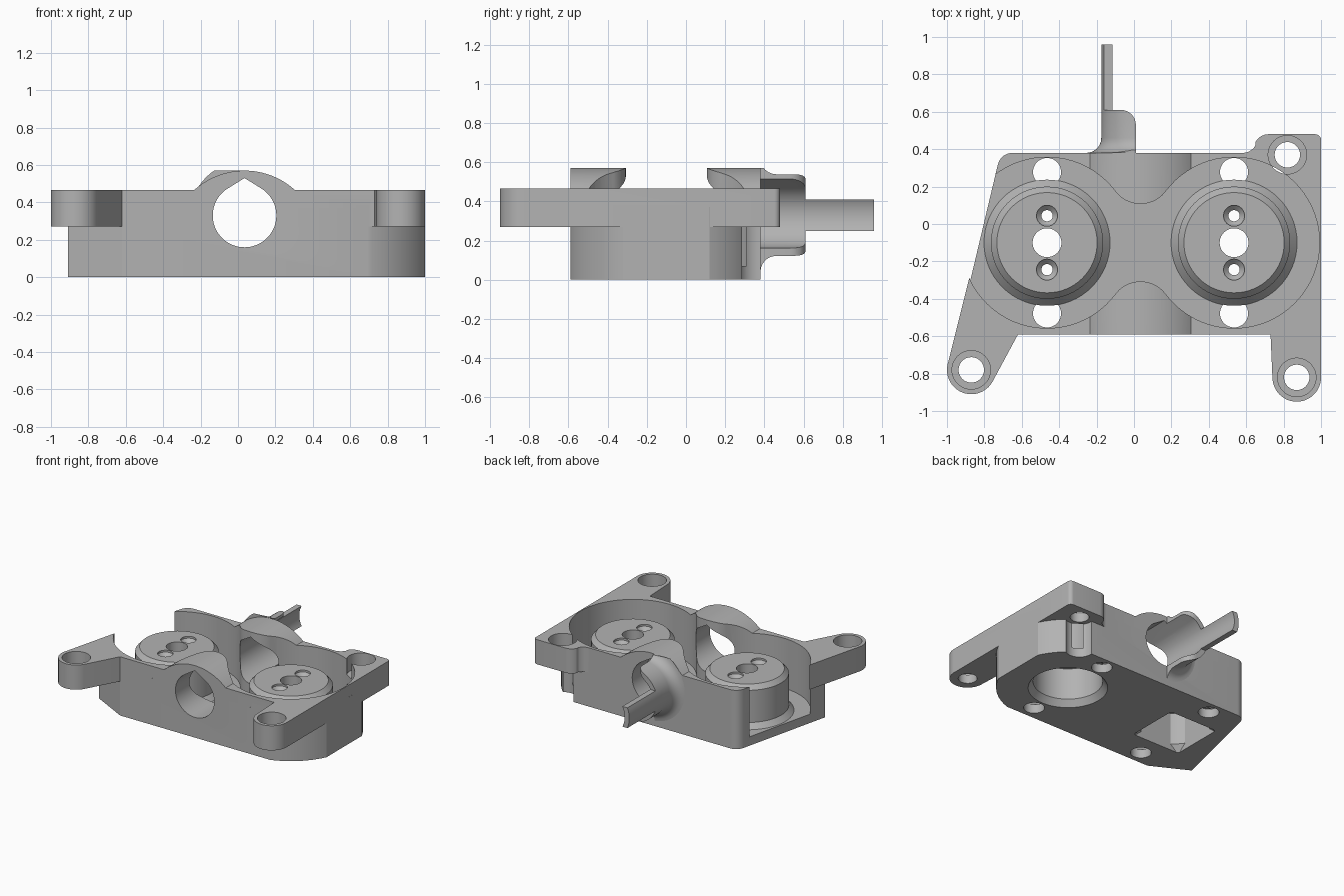
import bpy, bmesh
from math import sin, cos, radians

if "Cube" in bpy.data.objects:
    bpy.data.objects.remove(bpy.data.objects["Cube"])

CX, CY = 0.035, -0.10          # centre between the two wells
FLOOR, TOP, LEDGE = 0.07, 0.465, 0.27
BORE_Z = 0.33
WELLS = {"left": CX + 0.5, "right": CX - 0.5}

grey = bpy.data.materials.new("plain grey")
grey.use_nodes = True
grey.diffuse_color = (0.45, 0.45, 0.45, 1)
grey.node_tree.nodes["Principled BSDF"].inputs["Base Color"].default_value = (0.45, 0.45, 0.45, 1)


def arc(x, y, r, a0, a1, n=12):
    angles = [radians(a0 + (a1 - a0) * i / n) for i in range(n + 1)]
    return [(x + r * cos(a), y + r * sin(a)) for a in angles]


def finish(name, bm):
    bmesh.ops.remove_doubles(bm, verts=bm.verts, dist=1e-5)
    bmesh.ops.recalc_face_normals(bm, faces=bm.faces)
    mesh = bpy.data.meshes.new(name)
    bm.to_mesh(mesh)
    bm.free()
    mesh.materials.append(grey)
    obj = bpy.data.objects.new(name, mesh)
    bpy.context.collection.objects.link(obj)
    return obj


def prism(name, outline, lo, hi, along_y=False):
    """Extrude an outline along z, or an x-z outline along y."""
    bm = bmesh.new()
    place = (lambda u, v, h: (u, h, v)) if along_y else (lambda u, v, h: (u, v, h))
    rings = [[bm.verts.new(place(u, v, h)) for u, v in outline] for h in (lo, hi)]
    n = len(outline)
    for ring in rings:
        bm.faces.new(ring)
    for i in range(n):
        j = (i + 1) % n
        bm.faces.new((rings[0][i], rings[0][j], rings[1][j], rings[1][i]))
    return finish(name, bm)


def turned(name, profile, x, v, along_y=False, n=64):
    """Stack circles of (radius, height) into a closed solid."""
    bm = bmesh.new()
    rings = []
    for r, h in profile:
        pts = arc(x, v, r, 0, 360, n)[:-1]
        rings.append([bm.verts.new((a, h, b) if along_y else (a, b, h)) for a, b in pts])
    for lower, upper in zip(rings, rings[1:]):
        for i in range(n):
            j = (i + 1) % n
            bm.faces.new((lower[i], lower[j], upper[j], upper[i]))
    bm.faces.new(rings[0])
    bm.faces.new(rings[-1])
    return finish(name, bm)


def combine(target, tool, operation="DIFFERENCE"):
    """Apply a boolean and remove the tool."""
    mod = target.modifiers.new("bool", "BOOLEAN")
    mod.operation, mod.object, mod.solver = operation, tool, "EXACT"
    bpy.context.view_layer.update()
    graph = bpy.context.evaluated_depsgraph_get()
    mesh = bpy.data.meshes.new_from_object(target.evaluated_get(graph))
    target.modifiers.clear()
    target.data = mesh
    bpy.data.objects.remove(tool)


def box(name, x0, x1, y0, y1, z0, z1):
    return prism(name, [(x0, y0), (x1, y0), (x1, y1), (x0, y1)], z0, z1)


def bore():
    # Round bore with a pointed crown
    ring = arc(CX, BORE_Z, 0.17, 122, 418, 56)
    return prism("bore", ring + [(CX, BORE_Z + 0.2)], -1.2, 1.2, True)


# Mounting plate with three ears
EARS = [(-0.87, -0.78), (0.87, -0.82), (0.82, 0.37)]
back_corner = arc(-0.65, 0.30, 0.08, 90, 166, 8)
plate = (arc(*EARS[0], 0.13, 166, 330, 24) + [(-0.62, -0.59), (0.73, -0.59)]
         + arc(*EARS[1], 0.13, 180, 360, 24)
         + arc(0.97, 0.45, 0.03, 0, 90, 6)
         + arc(0.72, 0.40, 0.08, 90, 150, 8)
         + arc(0.58, 0.46, 0.08, 330, 270, 8) + back_corner)
body = prism("housing", plate, LEDGE, TOP)

# Lower body, rounded around one well
wx = WELLS["left"]
lower = ([(-0.908, -0.44), (-0.62, -0.59)] + arc(wx, CY, 0.515, -72.1, -25.4, 16)
         + arc(wx, CY, 0.515, 25.4, 68.8, 16) + back_corner)
combine(body, prism("lower", lower, 0, LEDGE + 0.1), "UNION")

# Raised crown over the bore
crown = arc(CX, 0.17, 0.40, 47.5, 132.5, 32) + [(CX - 0.27, 0.35), (CX + 0.27, 0.35)]
combine(body, prism("crown", crown, -0.59, 0.38, True), "UNION")

# Twin well with a blended neck
R, F = 0.457, 0.168
well = (arc(WELLS["left"], CY, R, -143.1, 143.1, 56)
        + arc(CX, CY + 0.375, F, -36.9, -143.1, 20)
        + arc(WELLS["right"], CY, R, 36.9, 323.1, 56)
        + arc(CX, CY - 0.375, F, 143.1, 36.9, 20))
combine(body, prism("well", well, FLOOR, 1))
combine(body, bore())

# Ear screw holes with counterbores
for x, y in EARS:
    combine(body, turned("ear_hole", [(0.068, 0.1), (0.068, 0.34), (0.103, 0.34), (0.103, 1)], x, y, n=40))
combine(body, turned("head_clearance", [(0.103, -0.1), (0.103, LEDGE)], *EARS[2], n=40))


def cavity(side, x):
    # Hollow under each post, with a bevelled mouth
    tool = turned("cavity", [(0.30, -0.02), (0.25, 0.05), (0.25, 0.30)], x, CY)
    if side == "right":
        combine(tool, box("flats", x - 0.21, x + 0.21, CY - 0.21, CY + 0.21, -0.1, 0.5), "INTERSECT")
    return tool


# Floor holes and posts
posts = []
for side, x in WELLS.items():
    for dy in (-0.378, 0.378):
        combine(body, turned("floor_hole", [(0.075, -0.1), (0.075, 0.2)], x, CY + dy, n=40))
    combine(body, cavity(side, x))
    post = turned(side + "_post", [(0.337, FLOOR), (0.30, FLOOR + 0.04), (0.30, 0.365), (0.268, 0.40)], x, CY)
    combine(post, cavity(side, x))
    combine(post, turned("centre_hole", [(0.077, 0.1), (0.077, 0.6)], x, CY, n=40))
    for dy in (-0.144, 0.144):
        combine(post, turned("screw_hole", [(0.03, 0.1), (0.03, 0.36), (0.056, 0.385), (0.056, 0.6)],
                             x, CY + dy, n=32))
    posts.append(post)

# Half-round spout with a flared root
flare = [(0.29 - 0.08 * sin(radians(a)), 0.46 - 0.08 * cos(radians(a))) for a in range(0, 91, 15)]
spout = turned("spout", flare + [(0.21, 0.61)], CX, BORE_Z, True)
plan = [(-0.4, 0.3), (0.01, 0.3)] + arc(-0.07, 0.53, 0.08, 0, 90, 8) + [(-0.4, 0.61)]
combine(spout, prism("spout_plan", plan, 0, 0.57), "INTERSECT")

# Tongue reaching out from the spout
tongue = turned("tongue", [(0.21, 0.55), (0.21, 0.96)], CX, BORE_Z, True)
combine(tongue, box("tongue_strip", -0.4, CX, 0.5, 1, 0.25, 0.41), "INTERSECT")
combine(spout, tongue, "UNION")
combine(spout, bore())

# Smooth the curved walls, keep edges crisp
for obj in [body, spout] + posts:
    bpy.ops.object.select_all(action="DESELECT")
    obj.select_set(True)
    bpy.context.view_layer.objects.active = obj
    bpy.ops.object.shade_smooth_by_angle(angle=radians(25))
